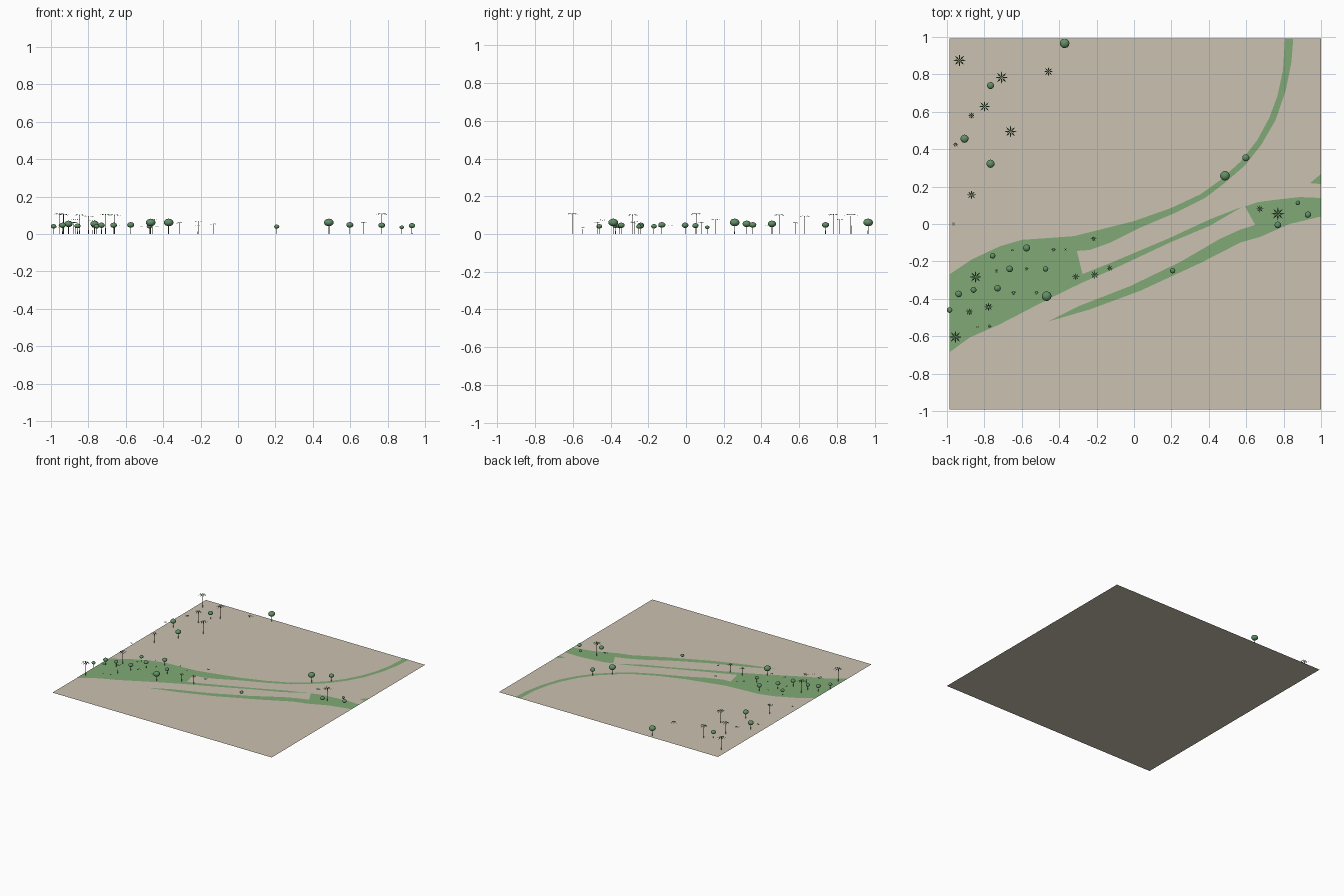
import bpy, bmesh
from math import cos, sin, pi


def material(name, rgb):
    m = bpy.data.materials.new(name)
    m.diffuse_color = (*rgb, 1)
    return m


SAND = material("sand", (0.60, 0.54, 0.44))
GRASS = material("grass", (0.22, 0.40, 0.18))
LEAF = material("leaf", (0.12, 0.28, 0.13))
FROND = material("frond", (0.10, 0.20, 0.09))
BARK = material("bark", (0.15, 0.11, 0.08))


def finish(name, bm, mats):
    me = bpy.data.meshes.new(name)
    bm.to_mesh(me)
    bm.free()
    for m in mats:
        me.materials.append(m)
    ob = bpy.data.objects.new(name, me)
    bpy.context.collection.objects.link(ob)
    return ob


def flat_area(name, pts, z, mat):
    # plot coordinates run -1..1 over the sheet, which sits slightly right
    bm = bmesh.new()
    f = bm.faces.new([bm.verts.new((x * .993 + .0075, y * .993, z)) for x, y in pts])
    f.normal_update()
    if f.normal.z < 0:
        f.normal_flip()
    bmesh.ops.triangulate(bm, faces=[f])
    return finish(name, bm, [mat])


# ground sheet and planted areas
flat_area("ground", [(-1, -1), (1, -1), (1, 1), (-1, 1)], 0, SAND)
flat_area("west_lawn", [
    (-1, -.27), (-.88, -.19), (-.73, -.12), (-.61, -.085), (-.46, -.075),
    (-.33, -.065), (-.19, -.03), (-.01, .015), (.19, .085), (.35, .16),
    (.455, .235), (.565, .335), (.655, .45), (.72, .57), (.765, .69),
    (.795, .83), (.805, 1), (.85, 1), (.84, .87), (.81, .72), (.755, .56),
    (.68, .43), (.59, .315), (.48, .22), (.375, .14), (.215, .06),
    (.025, -.02), (-.135, -.1), (-.245, -.14), (-.315, -.145),
    (-.285, -.27), (-.135, -.21), (.185, -.075), (.4, .025), (.58, .095),
    (.4, -.01), (.185, -.1), (-.135, -.25), (-.285, -.315), (-.46, -.4),
    (-.73, -.54), (-.89, -.61), (-1, -.69)], .001, GRASS)
flat_area("east_lawn", [
    (.59, .095), (.66, .118), (.75, .13), (.885, .145), (1, .14), (1, .04),
    (.83, 0), (.67, -.07), (.565, -.1), (.35, -.21), (.025, -.36),
    (-.245, -.46), (-.47, -.525), (-.3, -.44), (-.03, -.335), (.24, -.205),
    (.455, -.08), (.565, -.03), (.645, -.005)], .001, GRASS)
flat_area("corner_lawn", [(.94, .22), (1, .215), (1, .27)], .001, GRASS)


def trunk(bm, x, y, h, r, mat_index):
    rings = [[bm.verts.new((x + k * r * cos(a * pi / 3), y + k * r * sin(a * pi / 3), z))
              for a in range(6)] for z, k in ((0, 1), (h, .7))]
    for i in range(6):
        j = (i + 1) % 6
        f = bm.faces.new((rings[0][i], rings[0][j], rings[1][j], rings[1][i]))
        f.material_index = mat_index


def palm(x, y, r):
    bm = bmesh.new()
    h = 2.95 * r
    trunk(bm, x, y, h, .055 * r, 1)
    # eight arching fronds, each folded along its rib
    for i in range(8):
        a = i * pi / 4
        c, s = cos(a), sin(a)

        def v(u, w, z):
            return bm.verts.new((x + r * (u * c - w * s), y + r * (u * s + w * c), h + r * z))
        rib = [v(0, 0, 0), v(.5, 0, .08), v(1, 0, -.13)]
        for side in (1, -1):
            e = v(.5, .12 * side, .03)
            q = [rib[0], e, rib[2], rib[1]]
            for t in ((q[0], q[1], q[3]), (q[1], q[2], q[3])):
                bm.faces.new(t if side < 0 else t[::-1])
    finish("palm", bm, [FROND, BARK])


def round_tree(x, y, r):
    bm = bmesh.new()
    zc = .013 + 1.85 * r
    bmesh.ops.create_uvsphere(bm, u_segments=12, v_segments=8, radius=r)
    for v in bm.verts:
        v.co = (v.co.x + x, v.co.y + y, v.co.z * .78 + zc)
    for f in bm.faces:
        f.smooth = True
    trunk(bm, x, y, zc, .1 * r, 1)
    finish("round_tree", bm, [LEAF, BARK])


# x, y, crown radius
palms = [
    (-.933, .875, .035), (-.708, .783, .035), (-.457, .815, .026),
    (-.799, .628, .032), (-.869, .58, .02), (-.66, .494, .034),
    (-.954, .424, .015), (-.869, .156, .026), (-.965, 0, .011),
    (-.847, -.283, .034), (-.735, -.251, .013), (-.65, -.14, .009),
    (-.43, -.138, .014), (-.366, -.136, .008), (-.216, -.079, .016),
    (-.312, -.282, .02), (-.21, -.272, .023), (-.13, -.236, .018),
    (-.574, -.24, .012), (-.644, -.368, .015), (-.521, -.368, .013),
    (-.88, -.47, .021), (-.778, -.443, .025), (-.955, -.604, .036),
    (-.837, -.55, .009), (-.772, -.546, .012), (.673, .081, .021),
    (.769, .055, .036)]
trees = [
    (-.371, .966, .026), (-.767, .74, .019), (-.906, .456, .022),
    (-.767, .322, .022), (.598, .354, .019), (.486, .258, .026),
    (.876, .113, .012), (.93, .05, .017), (.769, -.005, .018),
    (.207, -.25, .014), (-.756, -.17, .015), (-.574, -.128, .019),
    (-.665, -.24, .018), (-.473, -.24, .015), (-.938, -.374, .018),
    (-.858, -.352, .016), (-.73, -.343, .018), (-.467, -.386, .026),
    (-.986, -.46, .015)]
for p in palms:
    palm(*p)
for t in trees:
    round_tree(*t)
